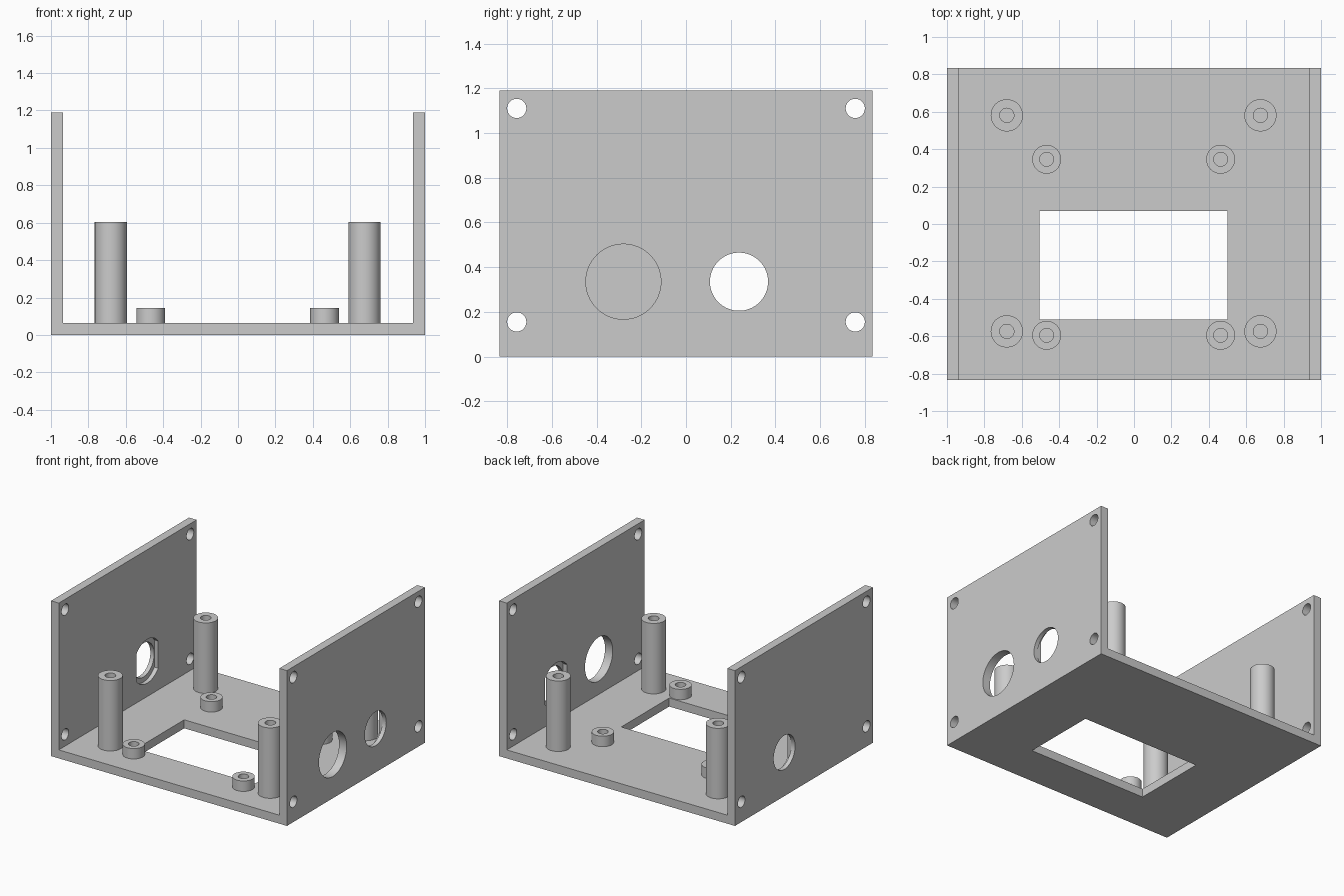
import bpy
import bmesh
from math import cos, sin, pi

if "Cube" in bpy.data.objects:
    bpy.data.objects.remove(bpy.data.objects["Cube"], do_unlink=True)

GREY = (0.6, 0.6, 0.6, 1)
grey = bpy.data.materials.new("light grey plastic")
grey.use_nodes = True
grey.diffuse_color = GREY
grey.node_tree.nodes["Principled BSDF"].inputs["Base Color"].default_value = GREY

HALF_Y, HEIGHT, WALL = 0.835, 1.19, 0.065


def prism(name, outline, axis, lo, hi):
    """Extrude a closed 2D outline along the x, y or z axis."""
    place = {"x": lambda a, b, t: (t, a, b),
             "y": lambda a, b, t: (a, t, b),
             "z": lambda a, b, t: (a, b, t)}[axis]
    bm = bmesh.new()
    face = bm.faces.new([bm.verts.new(place(a, b, lo)) for a, b in outline])
    extruded = bmesh.ops.extrude_face_region(bm, geom=[face])["geom"]
    verts = [v for v in extruded if isinstance(v, bmesh.types.BMVert)]
    bmesh.ops.translate(bm, verts=verts, vec=place(0, 0, hi - lo))
    bmesh.ops.recalc_face_normals(bm, faces=bm.faces)
    mesh = bpy.data.meshes.new(name)
    bm.to_mesh(mesh)
    bm.free()
    mesh.materials.append(grey)
    obj = bpy.data.objects.new(name, mesh)
    bpy.context.collection.objects.link(obj)
    return obj


def circle(a, b, r, n=64):
    return [(a + r * cos(2 * pi * i / n), b + r * sin(2 * pi * i / n)) for i in range(n)]


def rectangle(a0, a1, b0, b1):
    return [(a0, b0), (a1, b0), (a1, b1), (a0, b1)]


def flat_sided(a, b, r, half_width, n=24):
    """Circle with its left and right sides cut straight."""
    tall = (r * r - half_width * half_width) ** 0.5
    xs = [-half_width + 2 * half_width * i / n for i in range(n + 1)]
    top = [(a + x, b + (r * r - x * x) ** 0.5) for x in reversed(xs)]
    bottom = [(a + x, b - (r * r - x * x) ** 0.5) for x in xs]
    return bottom + top


def cut(obj, cutter):
    mod = obj.modifiers.new("cut", "BOOLEAN")
    mod.operation, mod.solver, mod.object = "DIFFERENCE", "EXACT", cutter
    bpy.context.view_layer.objects.active = obj
    bpy.ops.object.modifier_apply(modifier=mod.name)
    bpy.data.objects.remove(cutter, do_unlink=True)


def smooth(obj):
    bpy.ops.object.select_all(action="DESELECT")
    obj.select_set(True)
    bpy.context.view_layer.objects.active = obj
    bpy.ops.object.shade_smooth_by_angle(angle=pi / 6)


# Floor and two side walls as one U-shaped channel
inner = 1 - WALL
channel = [(-1, 0), (1, 0), (1, HEIGHT), (inner, HEIGHT),
           (inner, WALL), (-inner, WALL), (-inner, HEIGHT), (-1, HEIGHT)]
body = prism("tray_body", channel, "y", -HALF_Y, HALF_Y)

# Rectangular window in the floor
cut(body, prism("window_cutter", rectangle(-0.505, 0.5, -0.51, 0.07), "z", -0.1, 0.2))

# Screw holes at the wall corners, through both walls
for y in (-0.757, 0.757):
    for z in (0.155, 1.11):
        cut(body, prism("screw_cutter", circle(y, z, 0.043, 32), "x", -1.1, 1.1))

# Round port through both walls, with a flat-sided recess on each inner face
cut(body, prism("port_cutter", circle(0.237, 0.335, 0.13), "x", -1.1, 1.1))
recess = 1 - WALL / 2
cut(body, prism("recess_cutter", flat_sided(0.237, 0.335, 0.168, 0.132), "x", -recess, recess))

# Large port in the left wall only
cut(body, prism("large_port_cutter", circle(-0.28, 0.335, 0.168), "x", 0.8, 1.1))
smooth(body)


# Hollow posts standing on the floor
def post(name, x, y, radius, bore, top):
    obj = prism(name, circle(x, y, radius), "z", WALL - 0.01, top)
    cut(obj, prism("bore_cutter", circle(x, y, bore, 32), "z", WALL, top + 0.1))
    smooth(obj)


for side, tall_x, short_x in (("left", 0.676, 0.463), ("right", -0.68, -0.467)):
    for end, tall_y, short_y in (("front", -0.574, -0.595), ("back", 0.581, 0.346)):
        post(f"{end}_{side}_tall_post", tall_x, tall_y, 0.086, 0.038, 0.605)
        post(f"{end}_{side}_short_post", short_x, short_y, 0.077, 0.037, 0.145)
